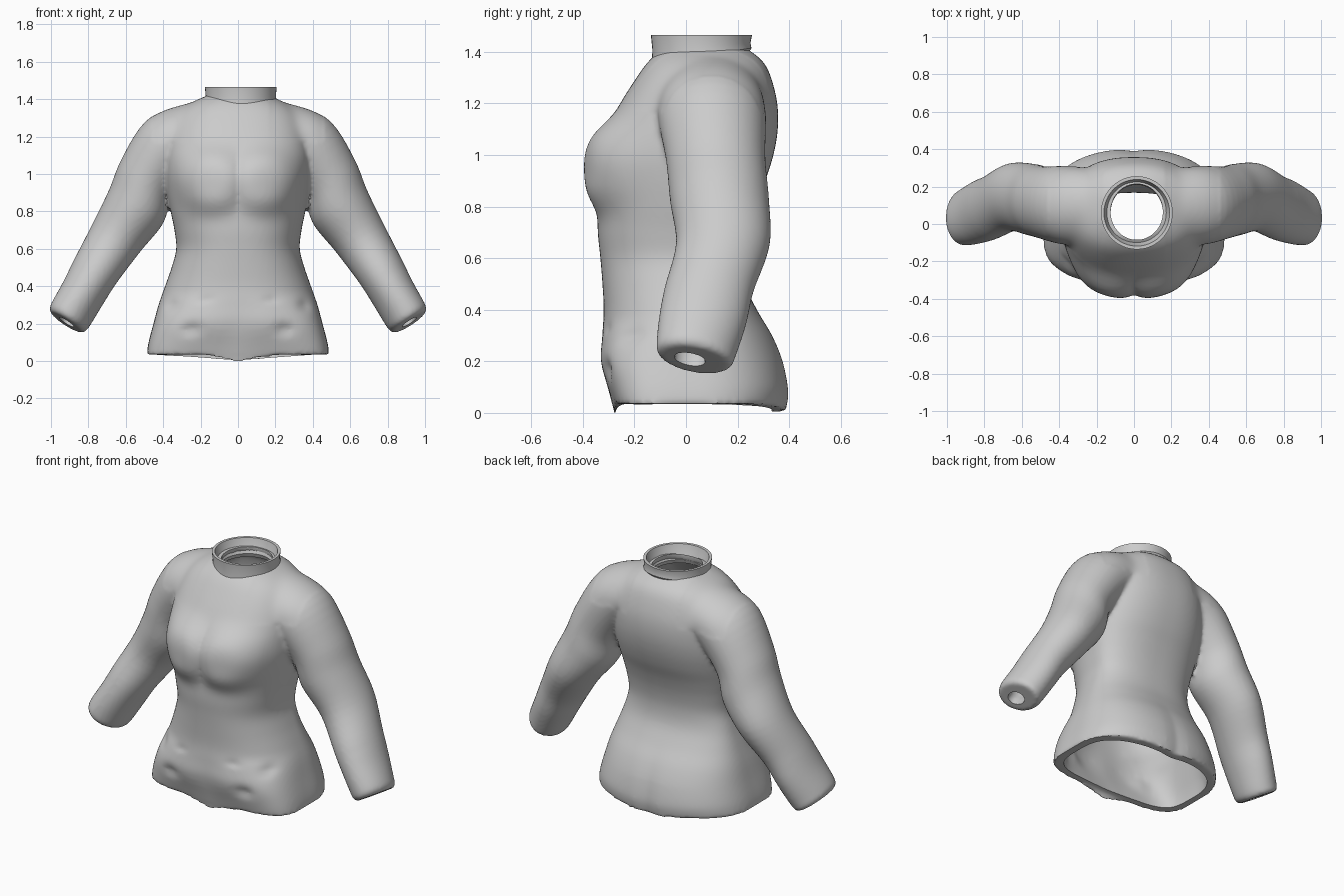
import bpy, bmesh, math
from mathutils import Vector

if "Cube" in bpy.data.objects:
    bpy.data.objects.remove(bpy.data.objects["Cube"])

grey = bpy.data.materials.new("light grey cloth")
grey.diffuse_color = (0.6, 0.6, 0.6, 1)
grey.use_nodes = True
grey.node_tree.nodes["Principled BSDF"].inputs["Base Color"].default_value = grey.diffuse_color


def spline(rows, steps):
    """Smoothly interpolate a list of stations."""
    out = []
    for i in range(len(rows) - 1):
        a, b = rows[max(i - 1, 0)], rows[i]
        c, d = rows[i + 1], rows[min(i + 2, len(rows) - 1)]
        for k in range(steps):
            t = k / steps
            out.append([0.5 * (2 * q + (r - p) * t + (2 * p - 5 * q + 4 * r - s) * t * t
                               + (3 * q - p - 3 * r + s) * t ** 3)
                        for p, q, r, s in zip(a, b, c, d)])
    return out + [list(rows[-1])]


def loft(bm, rings, closed=False):
    """Skin a list of point rings; cap the ends unless the loft is a loop."""
    vs = [[bm.verts.new(p) for p in ring] for ring in rings]
    n = len(vs[0])
    pairs = list(zip(vs, vs[1:])) + ([(vs[-1], vs[0])] if closed else [])
    faces = [bm.faces.new((a[i], a[(i + 1) % n], b[(i + 1) % n], b[i]))
             for a, b in pairs for i in range(n)]
    if not closed:
        faces += [bm.faces.new(vs[0]), bm.faces.new(vs[-1])]
    bmesh.ops.recalc_face_normals(bm, faces=faces)


def finish(bm, name):
    me = bpy.data.meshes.new(name)
    bm.to_mesh(me)
    bm.free()
    ob = bpy.data.objects.new(name, me)
    bpy.context.collection.objects.link(ob)
    me.materials.append(grey)
    return ob


# torso stations: height, half width, front y, back y
TORSO = [(0.035, .488, -.272, .39), (0.1, .478, -.294, .4), (0.2, .452, -.325, .378),
         (0.3, .425, -.324, .336), (0.4, .39, -.319, .275), (0.5, .355, -.324, .228),
         (0.6, .33, -.332, .217), (0.7, .34, -.342, .232), (0.8, .36, -.342, .264),
         (0.9, .378, -.332, .307), (1.0, .39, -.328, .339), (1.1, .39, -.305, .356),
         (1.2, .378, -.255, .354), (1.3, .34, -.192, .33), (1.36, .285, -.148, .3),
         (1.40, .212, -.105, .254), (1.42, .17, -.07, .22)]

# sleeve stations: x, z, y, radius across the front, radius in depth, slope of the ring
SLEEVE = [(.10, 1.235, .10, .165, .17, 80), (.24, 1.212, .10, .172, .2, 65),
          (.365, 1.155, .10, .181, .21, 43),
          (.487, .985, .115, .165, .193, 33), (.545, .825, .13, .17, .192, 31),
          (.652, .655, .143, .148, .182, 28), (.762, .48, .09, .13, .174, 27),
          (.83, .36, .065, .122, .169, 29), (.893, .252, .04, .119, .154, 31),
          (.912, .22, .035, .112, .147, 32), (.92, .207, .035, .095, .13, 32)]

# front relief: x, z, spread x, spread below, spread above, depth, falloff power
RELIEF = [(.145, .965, .205, .165, .165, .07, 4), (0, .95, .04, .12, .12, -.006, 2),
          (.25, .17, .05, .03, .03, -.02, 2), (.36, .30, .035, .03, .03, -.025, 2),
          (.18, .33, .04, .015, .015, -.012, 2), (.13, .20, .10, .12, .08, .006, 2)]


def front_relief(x, z):
    total = 0
    for cx, cz, sx, lo, hi, depth, power in RELIEF:
        r = math.hypot((abs(x) - cx) / sx, (z - cz) / (lo if z < cz else hi))
        total += depth * math.exp(-r ** power)
    return total


def torso(bm, inset=0.0):
    rings = []
    for z, hw, yf, yb in spline(TORSO, 4):
        hw, yf, yb = hw - inset, yf + inset, yb - inset
        mid = 0.04 + 0.04 * min(1, max(0, (z - 1.1) / .3))
        ring = []
        for i in range(96):
            a = math.tau * i / 96
            c, s = math.cos(a), math.sin(a)
            square = 2.35 + (2.4 * max(0, 1 - z / .36) if s < 0 else 0)
            e = 2 / square
            x = hw * math.copysign(abs(c) ** e, c)
            y = mid + (yb - mid if s > 0 else mid - yf) * math.copysign(abs(s) ** e, s)
            zz = z
            if s < 0:
                y -= front_relief(x, z) * min(1, -s * 1.6)
            elif z < .4:                                     # rear centre seam
                y -= .014 * math.exp(-(x / .05) ** 2) * (1 - z / .4)
            if z < .2:                                       # hem dips at front and back
                dip = .055 * math.exp(-(x / .13) ** 2) if s < 0 else .03 * math.exp(-(x / .28) ** 2)
                zz -= dip * abs(s) ** 3 * (1 - z / .2) / .8
            ring.append((x, y, zz))
        rings.append(ring)
    if inset:                                                # openings at hem and neck
        rings.insert(0, [(x, y, -.1) for x, y, z in rings[0]])
        rings = [r for r in rings if max(p[2] for p in r) < 1.335]
        for z in (1.38, 1.5):
            rings.append([(.015 + .14 * math.cos(math.tau * i / 96),
                           .065 + .15 * math.sin(math.tau * i / 96), z) for i in range(96)])
    loft(bm, rings)


def sleeve(bm, side, inset=0.0):
    rows = spline(SLEEVE, 5)
    if inset:                                                # narrow wrist opening
        rows = spline(SLEEVE[1:8], 5)
        rows += [(.88, .275, .03, .11, .13, 32), (.885, .266, .02, .1, .12, 32),
                 (.888, .26, .02, .047 + inset, .064 + inset, 32),
                 (.955, .14, .01, .047 + inset, .064 + inset, 32)]
    rings = []
    for x, z, y, r, ry, slope in rows:
        u = Vector((math.cos(math.radians(slope)), 0, math.sin(math.radians(slope))))
        tilt = .16 * min(1, max(0, (x - .78) / .11))         # wrist faces slightly forward
        ring = []
        for i in range(48):
            a = math.tau * i / 48
            p = Vector((x, y, z)) + u * (r - inset) * math.cos(a)
            dy = (ry - inset) * math.sin(a)
            ring.append((p.x * side, p.y + dy, p.z - tilt * dy))
        rings.append(ring)
    loft(bm, rings)


def garment(name, inset, voxel):
    """Torso and both sleeves fused into one skin."""
    bm = bmesh.new()
    torso(bm, inset)
    for side in (1, -1):
        sleeve(bm, side, inset)
    ob = finish(bm, name)
    fuse = ob.modifiers.new("fuse", 'REMESH')
    fuse.mode, fuse.voxel_size = 'VOXEL', voxel
    soften = ob.modifiers.new("soften", 'SMOOTH')
    soften.factor, soften.iterations = 0.5, 4
    return ob


def smooth(ob, angle):
    bpy.ops.object.select_all(action='DESELECT')
    ob.select_set(True)
    bpy.context.view_layer.objects.active = ob
    bpy.ops.object.shade_smooth_by_angle(angle=math.radians(angle))


# hollow shirt body
body = garment("shirt_body", 0.0, 0.012)
cavity = garment("cavity_cutter", 0.05, 0.02)
cut = body.modifiers.new("hollow", 'BOOLEAN')
cut.operation, cut.object, cut.solver = 'DIFFERENCE', cavity, 'MANIFOLD'
bpy.context.view_layer.update()
baked = bpy.data.meshes.new_from_object(body.evaluated_get(bpy.context.evaluated_depsgraph_get()))
body.modifiers.clear()
body.data = baked
baked.materials.clear()
baked.materials.append(grey)
bpy.data.objects.remove(cavity)

# blend the shoulders into the chest and back
bm = bmesh.new()
bm.from_mesh(baked)
blend = [v for v in bm.verts if .17 < abs(v.co.x) < .46 and v.co.z > 1.17]
for _ in range(30):
    bmesh.ops.smooth_vert(bm, verts=blend, factor=0.5,
                          use_axis_x=True, use_axis_y=True, use_axis_z=True)
bm.to_mesh(baked)
bm.free()
smooth(body, 40)

# collar band: radius x, radius y, height, forward-to-back tilt
bm = bmesh.new()
band = [(.192, .194, 1.385, .03), (.188, .19, 1.42, .015), (.192, .196, 1.465, 0),
        (.176, .178, 1.465, 0), (.165, .17, 1.43, 0), (.14, .15, 1.38, 0), (.15, .16, 1.355, 0)]
loft(bm, [[(.015 + rx * math.cos(math.tau * i / 48), .06 + ry * math.sin(math.tau * i / 48),
            z + tilt * math.sin(math.tau * i / 48)) for i in range(48)]
          for rx, ry, z, tilt in band], closed=True)
smooth(finish(bm, "collar"), 40)
